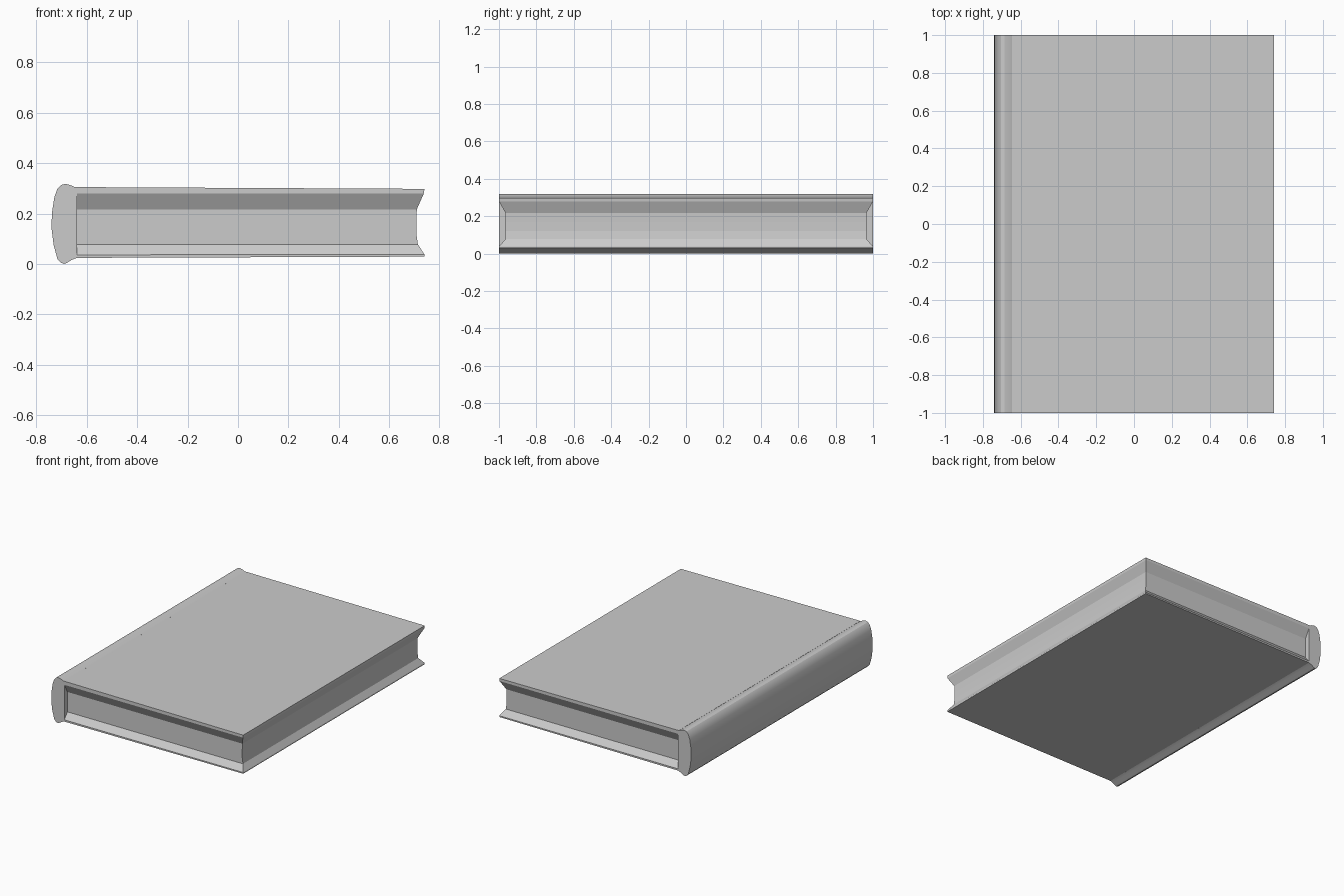
import bpy, bmesh, math

if "Cube" in bpy.data.objects:
    bpy.data.objects.remove(bpy.data.objects["Cube"])


def make_object(name, bm):
    bmesh.ops.recalc_face_normals(bm, faces=bm.faces)
    mesh = bpy.data.meshes.new(name)
    bm.to_mesh(mesh)
    bm.free()
    ob = bpy.data.objects.new(name, mesh)
    bpy.context.collection.objects.link(ob)
    return ob


def loft(name, rings, x_left=-0.645):
    """Stack of rectangles: (right x, half depth, z at spine, z at fore edge)."""
    bm = bmesh.new()
    loops = []
    for xr, hy, zl, zr in rings:
        loops.append([bm.verts.new(p) for p in (
            (x_left, -hy, zl), (xr, -hy, zr), (xr, hy, zr), (x_left, hy, zl))])
    for a, b in zip(loops, loops[1:]):
        for i in range(4):
            j = (i + 1) % 4
            bm.faces.new((a[i], a[j], b[j], b[i]))
    bm.faces.new(loops[0][::-1])
    bm.faces.new(loops[-1])
    return make_object(name, bm)


def extrude_profile(name, points, half):
    """Closed x-z profile extruded along y."""
    bm = bmesh.new()
    face = bm.faces.new([bm.verts.new((x, -half, z)) for x, z in points])
    new = bmesh.ops.extrude_face_region(bm, geom=[face])["geom"]
    verts = [v for v in new if isinstance(v, bmesh.types.BMVert)]
    bmesh.ops.translate(bm, vec=(0, 2 * half, 0), verts=verts)
    return make_object(name, bm)


# Covers with bevelled inner edges
loft("back_cover", [(0.74, 1.0, 0.024, 0.029), (0.74, 1.0, 0.036, 0.038),
                    (0.714, 0.965, 0.078, 0.078)])
loft("front_cover", [(0.71, 0.965, 0.217, 0.217), (0.738, 1.0, 0.280, 0.280),
                     (0.74, 1.0, 0.305, 0.298)])

# Page block with slightly hollow fore edge
loft("pages", [(0.714, 0.965, 0.078, 0.078), (0.708, 0.965, 0.12, 0.12),
               (0.708, 0.965, 0.17, 0.17), (0.71, 0.965, 0.217, 0.217)])

# Rounded spine
spine = extrude_profile("spine", [
    (-0.64, 0.024), (-0.66, 0.016), (-0.678, 0.005), (-0.69, 0.0),
    (-0.705, 0.006), (-0.717, 0.02), (-0.732, 0.075), (-0.74, 0.14),
    (-0.739, 0.20), (-0.729, 0.265), (-0.717, 0.298), (-0.703, 0.313),
    (-0.685, 0.318), (-0.66, 0.311), (-0.645, 0.304), (-0.64, 0.305)], 1.0)
for p in spine.data.polygons:
    p.use_smooth = False

bpy.context.view_layer.objects.active = spine
spine.select_set(True)
bpy.ops.object.shade_smooth_by_angle(angle=math.radians(25))
